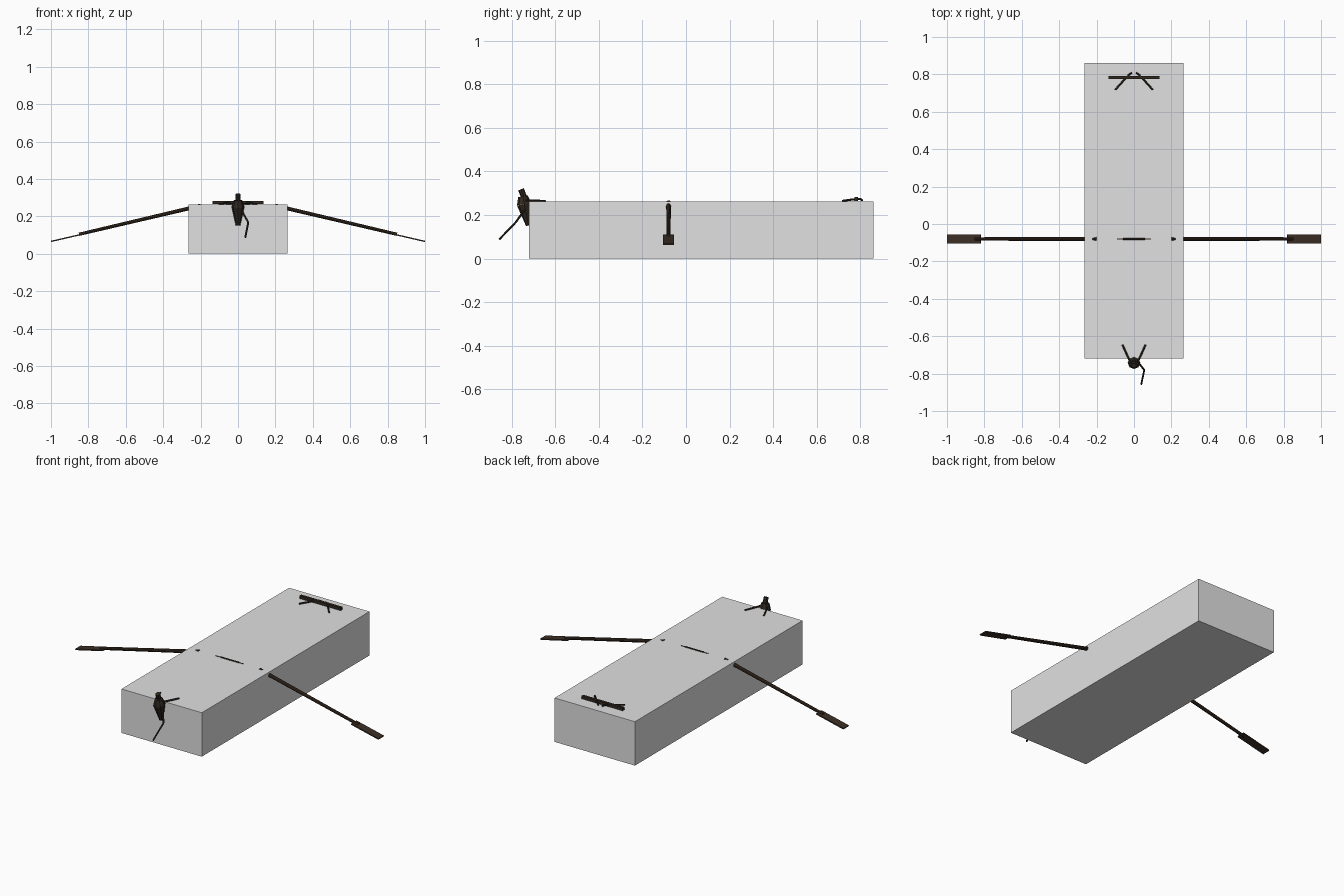
import bpy
from mathutils import Vector

old = bpy.data.objects.get("Cube")
if old:
    bpy.data.objects.remove(old)


def material(name, rgb):
    m = bpy.data.materials.new(name)
    m.use_nodes = True
    m.diffuse_color = (*rgb, 1)
    m.node_tree.nodes["Principled BSDF"].inputs["Base Color"].default_value = (*rgb, 1)
    return m


GREY = material("pale_grey", (0.75, 0.75, 0.75))
WOOD = material("dark_wood", (0.045, 0.028, 0.018))
DARK = material("dark_carving", (0.03, 0.021, 0.014))


def box(name, center, size, mat, direction=None):
    """Box whose x axis follows the given direction."""
    bpy.ops.mesh.primitive_cube_add(size=1, location=center)
    ob = bpy.context.object
    ob.name = name
    ob.scale = size
    if direction:
        ob.rotation_euler = Vector((1, 0, 0)).rotation_difference(Vector(direction)).to_euler()
    ob.data.materials.append(mat)
    return ob


def rod(name, a, b, r1, r2, mat, sides=8):
    """Round tapering bar from a to b."""
    a, b = Vector(a), Vector(b)
    bpy.ops.mesh.primitive_cone_add(vertices=sides, radius1=r1, radius2=r2,
                                    depth=(b - a).length, location=(a + b) / 2)
    ob = bpy.context.object
    ob.name = name
    ob.rotation_euler = Vector((0, 0, 1)).rotation_difference(b - a).to_euler()
    ob.data.materials.append(mat)
    bpy.ops.object.shade_smooth_by_angle()
    return ob


def chain(name, points, radius, mat):
    """Thin bent limb through the points."""
    for a, b in zip(points, points[1:]):
        rod(name, a, b, radius, radius, mat, 6)


# Main block
box("hull_block", (0, 0.07, 0.131), (0.53, 1.58, 0.262), GREY)

# Oars with flat blades, and the paired limbs at both ends
for side, s in (("left", 1), ("right", -1)):
    rod(side + "_oar_shaft", (s * 0.2, -0.08, 0.257), (s * 0.85, -0.08, 0.104),
        0.011, 0.009, WOOD, 10)
    box(side + "_oar_blade", (s * 0.91, -0.08, 0.0865), (0.185, 0.05, 0.007),
        WOOD, (1, 0, -s * 0.23))
    chain(side + "_front_arm", [(s * 0.015, -0.75, 0.268), (s * 0.062, -0.645, 0.265)],
          0.005, DARK)
    chain(side + "_rear_limb", [(s * 0.012, 0.808, 0.268), (s * 0.025, 0.8, 0.274),
                                (s * 0.055, 0.768, 0.272), (s * 0.1, 0.718, 0.265)],
          0.005, DARK)

# Slim ridge in the middle of the top
rod("middle_ridge", (-0.06, -0.08, 0.262), (0.06, -0.08, 0.262), 0.005, 0.005, DARK, 6)
box("middle_ridge_tips", (0, -0.08, 0.262), (0.18, 0.004, 0.004), DARK)

# Rear crossbar
box("rear_crossbar", (0, 0.782, 0.274), (0.27, 0.016, 0.018), DARK)

# Carved figure on the front
rod("figure_lower_body", (0, -0.722, 0.152), (0, -0.742, 0.25), 0.012, 0.034, DARK)
rod("figure_upper_body", (0, -0.742, 0.25), (0, -0.748, 0.286), 0.034, 0.022, DARK)
rod("figure_head", (0, -0.738, 0.27), (0, -0.757, 0.318), 0.013, 0.014, DARK)
chain("figure_trailing_limb", [(0.018, -0.735, 0.232), (0.055, -0.78, 0.168),
                               (0.039, -0.857, 0.088)], 0.005, DARK)
